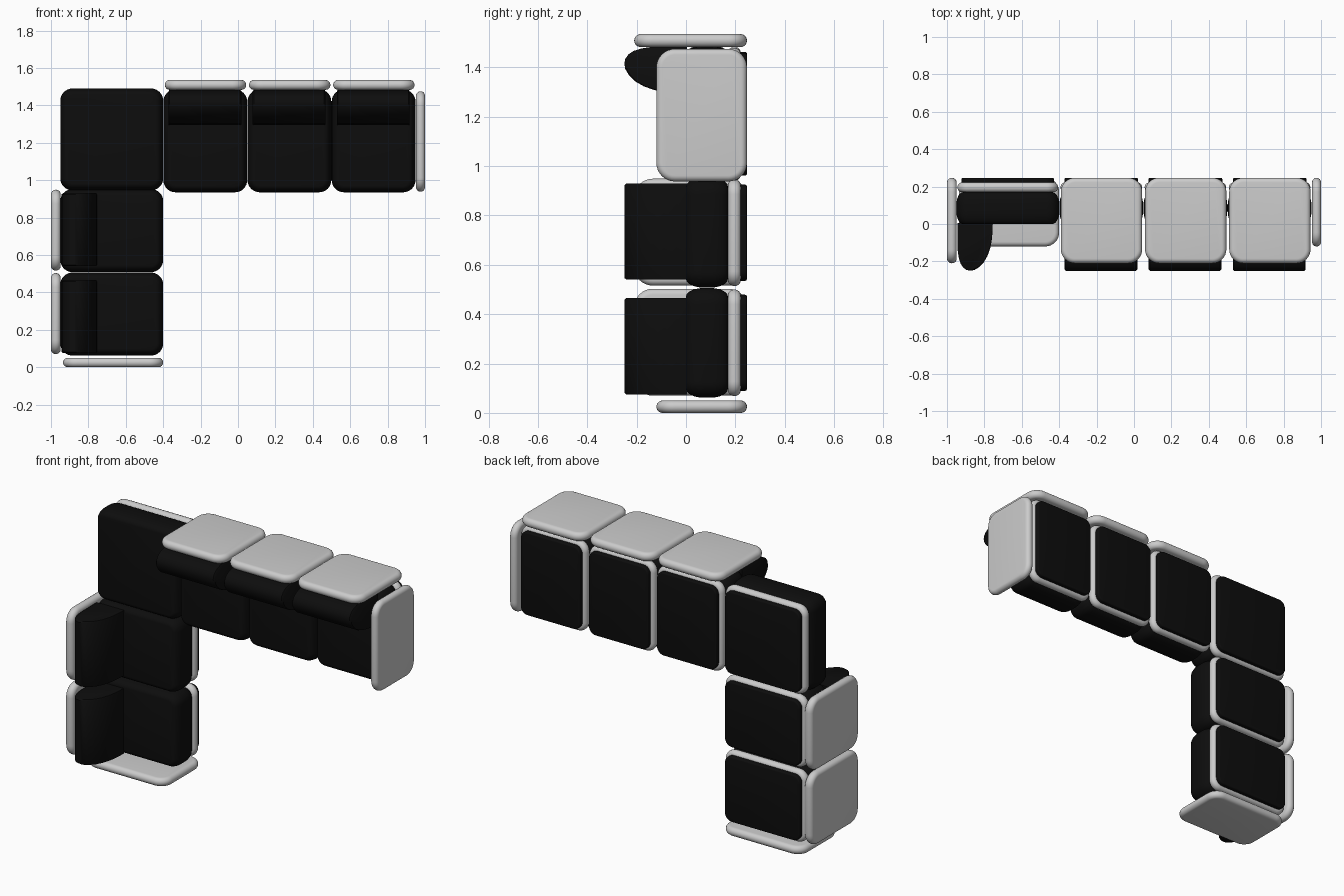
import bpy, bmesh
from math import cos, sin, pi

if "Cube" in bpy.data.objects:
    bpy.data.objects.remove(bpy.data.objects["Cube"])

black = bpy.data.materials.new("black_fabric")
black.diffuse_color = (0.004, 0.004, 0.004, 1)
black.use_nodes = True
black.node_tree.nodes["Principled BSDF"].inputs["Base Color"].default_value = black.diffuse_color


def finish(name, bm, mat, angle):
    bmesh.ops.recalc_face_normals(bm, faces=bm.faces[:])
    me = bpy.data.meshes.new(name)
    bm.to_mesh(me)
    bm.free()
    ob = bpy.data.objects.new(name, me)
    bpy.context.collection.objects.link(ob)
    if mat:
        me.materials.append(mat)
    bpy.ops.object.select_all(action='DESELECT')
    ob.select_set(True)
    bpy.context.view_layer.objects.active = ob
    bpy.ops.object.shade_smooth_by_angle(angle=angle)
    return ob


def bridge(bm, rings):
    n = len(rings[0])
    for a, b in zip(rings, rings[1:]):
        for i in range(n):
            j = (i + 1) % n
            bm.faces.new((a[i], a[j], b[j], b[i]))
    bm.faces.new(rings[0])
    bm.faces.new(rings[-1])


def slab(name, x, y, z, axis, radius, inset, edge, mat=None, steps=6):
    """Rounded slab filling the x, y, z ranges, thin along the given axis."""
    ranges = [x, y, z]
    w0, w1 = ranges.pop(axis)
    (u0, u1), (v0, v1) = ranges
    levels = [(inset * (1 - sin(t)), w0 + edge * (1 - cos(t)))
              for t in [pi / 2 * k / steps for k in range(steps + 1)]]
    levels += [(i, w0 + w1 - w) for i, w in reversed(levels)]
    if edge * 2 >= (w1 - w0) - 1e-5:
        levels.pop(steps)
    bm = bmesh.new()
    rings = []
    for ins, w in levels:
        ring = []
        r = radius - ins
        corners = [(u1 - radius, v1 - radius), (u0 + radius, v1 - radius),
                   (u0 + radius, v0 + radius), (u1 - radius, v0 + radius)]
        for q, (cu, cv) in enumerate(corners):
            for k in range(9):
                a = pi / 2 * (q + k / 8)
                p = [cu + r * cos(a), cv + r * sin(a)]
                p.insert(axis, w)
                ring.append(bm.verts.new(p))
        rings.append(ring)
    bridge(bm, rings)
    return finish(name, bm, mat, 0.7)


# Back cushion side profile: distance from the back panel, height above the seat
PROFILE = [(0.0, -0.005), (0.19, -0.005), (0.189, 0.04), (0.184, 0.09), (0.176, 0.13),
           (0.162, 0.17), (0.142, 0.205), (0.118, 0.23), (0.092, 0.246), (0.07, 0.25),
           (0.05, 0.246), (0.032, 0.233), (0.018, 0.212), (0.008, 0.18), (0.002, 0.14)]


def back_cushion(name, centre, place):
    bm = bmesh.new()
    rings = [[bm.verts.new(place(0.01 + d * 0.94 if s else d, h - s * 0.008 * (h > 0), centre + t))
              for d, h in PROFILE]
             for t, s in ((-0.195, 1), (-0.188, 0), (0.188, 0), (0.195, 1))]
    bridge(bm, rings)
    return finish(name, bm, black, 0.7)


def seat(name, x, z):
    # cushion, metal frame and underside pad of one module
    slab(name + "_cushion", x, (0.0, 0.17), z, 1, 0.065, 0.035, 0.07, black)
    fx, fz = [(a + 0.006, b - 0.006) for a, b in (x, z)]
    slab(name + "_frame", fx, (0.17, 0.222), fz, 1, 0.06, 0.024, 0.026)
    bx, bz = [(a + 0.027, b - 0.027) for a, b in (x, z)]
    slab(name + "_underside", bx, (0.2, 0.247), bz, 1, 0.045, 0.008, 0.008, black, 3)


# Corner module
seat("corner_seat", (-0.95, -0.4), (0.945, 1.49))

# Long row of three seats with backs
for i, c in enumerate((-0.175, 0.275, 0.725)):
    seat(f"row_seat_{i}", (c - 0.224, c + 0.224), (0.935, 1.485))
    slab(f"row_back_panel_{i}", (c - 0.216, c + 0.219), (-0.21, 0.247), (1.483, 1.535),
         2, 0.075, 0.025, 0.026)
    back_cushion(f"row_back_cushion_{i}", c - 0.002, lambda d, h, t: (t, -h, 1.485 - d))

# Short row of two seats with backs
for i, c in enumerate((0.284, 0.73)):
    seat(f"side_seat_{i}", (-0.95, -0.4), (c - 0.222, c + 0.222))
    slab(f"side_back_panel_{i}", (-1.0, -0.948), (-0.21, 0.247), (c - 0.214, c + 0.219),
         0, 0.075, 0.025, 0.026)
    back_cushion(f"side_back_cushion_{i}", (0.27, 0.735)[i], lambda d, h, t: (-0.945 + d, -h, t))

# End panels acting as armrests
slab("right_armrest", (0.952, 1.0), (-0.12, 0.247), (0.938, 1.475), 0, 0.075, 0.024, 0.024)
slab("lower_armrest", (-0.935, -0.4), (-0.12, 0.247), (0.0, 0.05), 2, 0.075, 0.025, 0.025)
